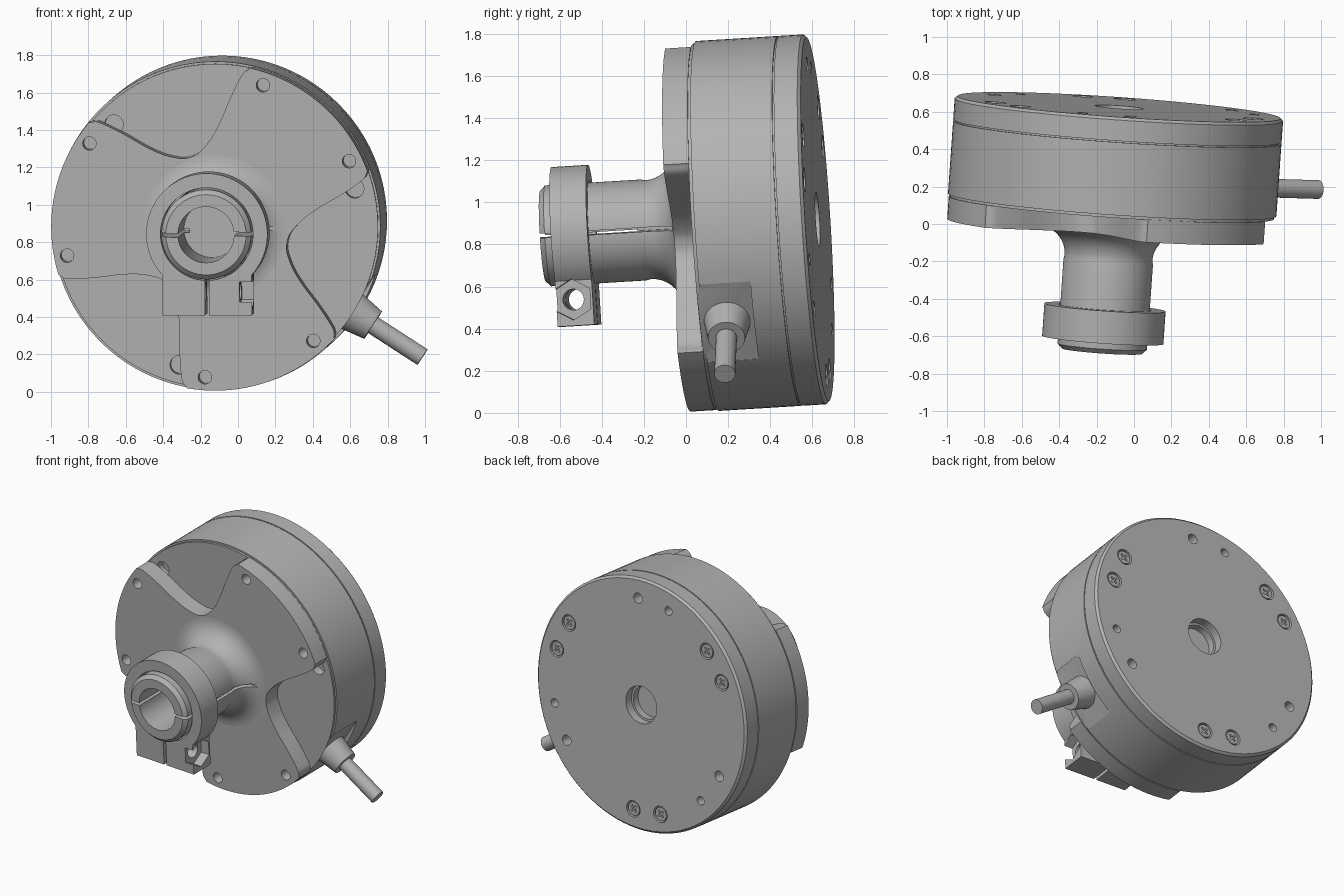
import bpy, bmesh
from math import sin, cos, radians, pi, sqrt
from mathutils import Matrix, Vector

cube = bpy.data.objects.get("Cube")
if cube:
    bpy.data.objects.remove(cube, do_unlink=True)

grey = bpy.data.materials.new("satin_grey")
grey.use_nodes = True
grey.diffuse_color = (0.45, 0.45, 0.45, 1)
grey.node_tree.nodes["Principled BSDF"].inputs["Base Color"].default_value = grey.diffuse_color

# Local frame: y runs along the axis, zero at the centre of the rear face
axis = Vector((0.07, 1, 0.062)).normalized()
side = axis.cross(Vector((0, 0, 1))).normalized()
frame = Matrix((side, axis, side.cross(axis))).transposed().to_4x4()
frame = Matrix.Translation((-0.08, 0.625, 0.92)) @ frame
parts = []


def finish(bm, name, keep):
    bmesh.ops.recalc_face_normals(bm, faces=bm.faces)
    mesh = bpy.data.meshes.new(name)
    bm.to_mesh(mesh)
    bm.free()
    obj = bpy.data.objects.new(name, mesh)
    bpy.context.collection.objects.link(obj)
    if keep:
        mesh.materials.append(grey)
        parts.append(obj)
    else:
        obj.hide_render = True
    return obj


def lathe(name, profile, seg=96, keep=True):
    """Solid of revolution about y from (radius, y) points."""
    bm = bmesh.new()
    rings = []
    for r, y in profile:
        n = seg if r > 0 else 1
        rings.append([bm.verts.new((r * cos(2 * pi * i / seg), y, r * sin(2 * pi * i / seg)))
                      for i in range(n)])
    for a, b in zip(rings, rings[1:]):
        for i in range(seg):
            j = (i + 1) % seg
            quad = [a[i % len(a)], a[j % len(a)], b[j % len(b)], b[i % len(b)]]
            bm.faces.new(list(dict.fromkeys(quad)))
    return finish(bm, name, keep)


def prism(name, outline, y0, y1, keep=True, matrix=None):
    """Outline in x and z, extruded along y."""
    bm = bmesh.new()
    face = bm.faces.new([bm.verts.new((x, y0, z)) for x, z in outline])
    new = bmesh.ops.extrude_face_region(bm, geom=[face])["geom"]
    bmesh.ops.translate(bm, verts=[v for v in new if isinstance(v, bmesh.types.BMVert)],
                        vec=(0, y1 - y0, 0))
    if matrix:
        bm.transform(matrix)
    return finish(bm, name, keep)


def rod(name, p0, p1, r0, r1=None, keep=True, seg=32):
    p0, p1 = Vector(p0), Vector(p1)
    d = p1 - p0
    bm = bmesh.new()
    m = Matrix.Translation((p0 + p1) / 2) @ d.to_track_quat("Z", "Y").to_matrix().to_4x4()
    bmesh.ops.create_cone(bm, cap_ends=True, segments=seg, radius1=r0,
                          radius2=r0 if r1 is None else r1, depth=d.length, matrix=m)
    return finish(bm, name, keep)


def box(centre, size, rot=None):
    bm = bmesh.new()
    m = Matrix.Translation(centre) @ (rot or Matrix()) @ Matrix.Diagonal((*size, 1))
    bmesh.ops.create_cube(bm, size=1, matrix=m)
    return finish(bm, "cutter", False)


def cut(target, *cutters):
    for c in cutters:
        mod = target.modifiers.new("cut", "BOOLEAN")
        mod.operation, mod.solver, mod.object = "DIFFERENCE", "EXACT", c
        bpy.context.view_layer.update()
        dg = bpy.context.evaluated_depsgraph_get()
        mesh = bpy.data.meshes.new_from_object(target.evaluated_get(dg))
        target.modifiers.clear()
        target.data = mesh
        bpy.data.objects.remove(c, do_unlink=True)


def polar(deg, r, y):
    return Vector((r * cos(radians(deg)), y, r * sin(radians(deg))))


def hole(deg, r, size, y0, y1):
    return rod("cutter", polar(deg, r, y0), polar(deg, r, y1), size, keep=False, seg=24)


# Rear cover with stepped centre recess
cover = lathe("rear_cover", [(0, -.127), (.88, -.127), (.88, -.015), (.865, 0), (.13, 0),
                             (.13, -.06), (.115, -.06), (.115, -.11), (0, -.11)])
# Housing, stepped at both ends to leave fine seams
housing = lathe("housing", [(0, -.12), (.868, -.12), (.868, -.135), (.88, -.135), (.88, -.525),
                            (.868, -.525), (.868, -.54), (0, -.54)])

# Rear screws, tapped holes and housing recesses, all threefold
for k in range(3):
    turn = 120 * k
    cut(cover, hole(85 + turn, .74, .036, .02, -.09), hole(105 + turn, .745, .03, .02, -.09))
    cut(housing, hole(135 + turn, .77, .05, -.48, -.6))
    for off in (-8.8, 8.8):
        a = 23.5 + turn + off
        cut(cover, hole(a, .745, .057, .02, -.04))
        head = rod("cover_screw", polar(a, .745, -.05), polar(a, .745, -.006), .047, seg=24)
        for spin in (45, 135):
            cut(head, box(polar(a, .745, 0), (.056, .036, .013),
                          Matrix.Rotation(radians(spin), 4, "Y")))

# Flat pocket for the cable outlet
cable_angle = -33
cut(housing, box(polar(cable_angle, .95, -.41), (.2, .26, .44),
                 Matrix.Rotation(radians(-cable_angle), 4, "Y")))
rod("cable_gland", polar(cable_angle, .80, -.41), polar(cable_angle, .99, -.41), .118, .088)
rod("cable", polar(cable_angle, .95, -.41), polar(cable_angle, 1.305, -.41), .05)

# Three lobed mounting flange with smooth notches
half = [(31.5, .872), (29.5, .845), (28, .79), (25.5, .69), (22, .57), (16.5, .475), (8, .412)]
knots = [(-o, r) for o, r in half] + [(0, .397)] + half[::-1]
notch = []
for i in range(len(knots) - 1):
    p = [Vector(knots[max(0, min(len(knots) - 1, i + j))]) for j in (-1, 0, 1, 2)]
    for s in range(4):
        t = s / 4
        notch.append(p[1] + 0.5 * t * (p[2] - p[0] + t * (2 * p[0] - 5 * p[1] + 4 * p[2] - p[3]
                     + t * (3 * (p[1] - p[2]) + p[3] - p[0]))))
outline = []
for k in range(3):
    lobe = 48.5 + 120 * k
    ring = [(lobe - 28.5 + 3 * i, .875) for i in range(20)]
    ring += [(lobe + 60 + o, r) for o, r in notch[1:]]
    outline += [(r * cos(radians(a)), r * sin(radians(a))) for a, r in ring]
flange = prism("mounting_flange", outline, -.538, -.66)
for k in range(3):
    for off in (-22.4, 22.4):
        cut(flange, hole(48.5 + 120 * k + off, .805, .036, -.57, -.7))

# Hollow hub with filleted root and side slits
fillet = [(.385 - .15 * sin(radians(t)), -.81 + .15 * cos(radians(t))) for t in range(0, 91, 10)]
hub = lathe("hollow_hub", [(0, -.6), (.385, -.6)] + fillet +
            [(.24, -.83), (.24, -1.285), (.215, -1.31), (.15, -1.31), (.15, -.85), (0, -.85)])
for s in (-1, 1):
    cut(hub, box((s * .25, -1.01, 0), (.26, .68, .02), Matrix.Rotation(radians(3), 4, "Y")))

# Clamp collar with split block, screw hole and nut pocket
arc = [radians(-42.4 + 264.8 * i / 60) for i in range(61)]
collar = prism("clamp_collar", [(.325 * cos(a), .325 * sin(a)) for a in arc] +
               [(-.24, -.435), (.24, -.435)], -1.075, -1.25)
hexagon = [(.098 * cos(radians(a)), .098 * sin(radians(a))) for a in range(30, 390, 60)]
to_x = Matrix.Translation((0, -1.172, -.31)) @ Matrix.Rotation(-pi / 2, 4, "Z")
cut(collar,
    rod("cutter", (0, -1, 0), (0, -1.4, 0), .248, keep=False, seg=96),
    box((0, -1.16, -.36), (.022, .4, .3)),
    rod("cutter", (-.4, -1.172, -.31), (.4, -1.172, -.31), .05, keep=False),
    prism("cutter", hexagon, .175, .3, False, to_x))

# Tilt every part into place and shade
bpy.ops.object.select_all(action="DESELECT")
for obj in parts:
    obj.data.transform(frame)
    obj.select_set(True)
bpy.context.view_layer.objects.active = parts[0]
bpy.ops.object.shade_smooth_by_angle(angle=radians(30))
